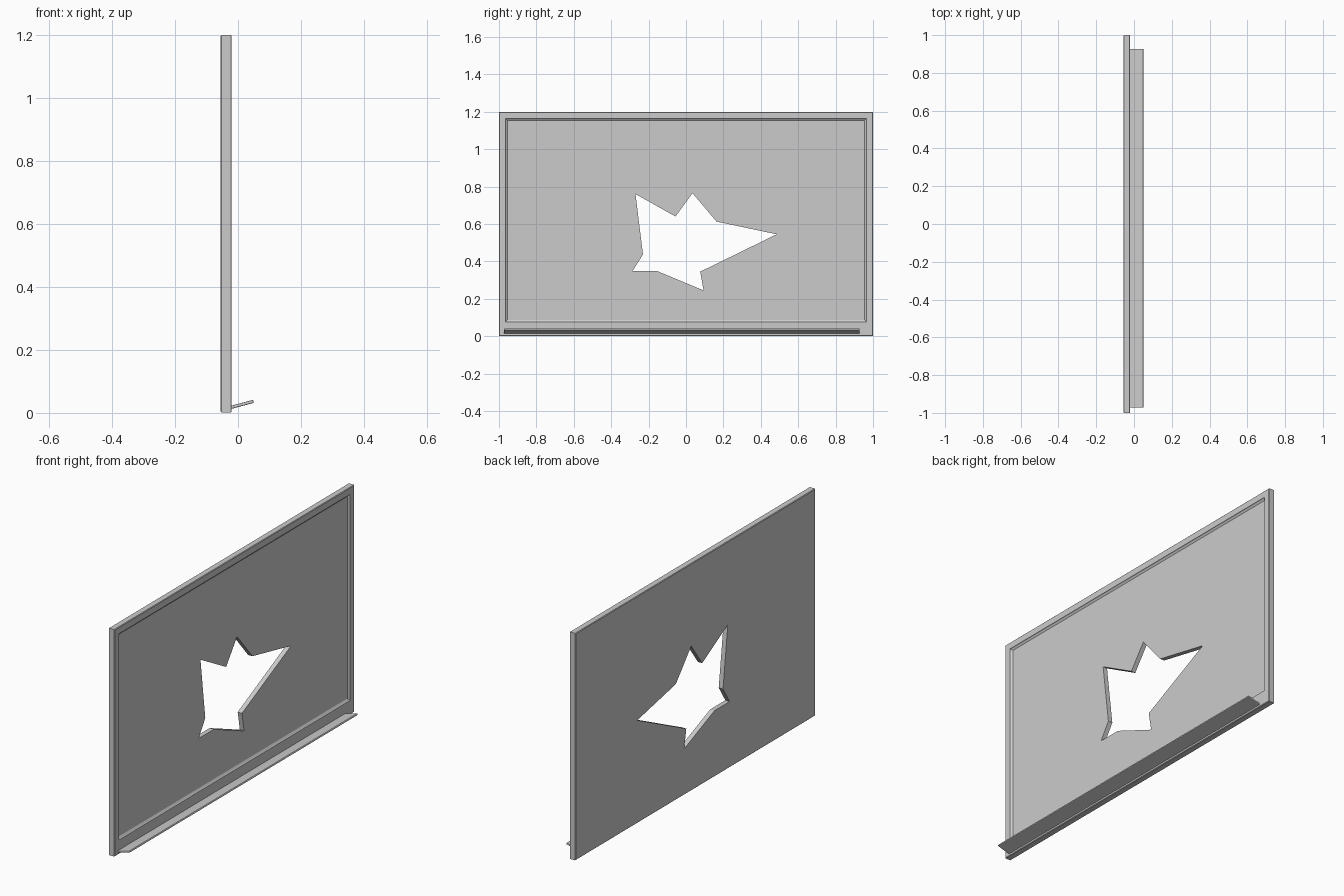
import bpy, bmesh, math

if "Cube" in bpy.data.objects:
    bpy.data.objects.remove(bpy.data.objects["Cube"])

BOTTOM, TOP, HALF = 0.002, 1.2, 1.0


def finish(bm, name):
    bmesh.ops.recalc_face_normals(bm, faces=bm.faces)
    mesh = bpy.data.meshes.new(name)
    bm.to_mesh(mesh)
    bm.free()
    ob = bpy.data.objects.new(name, mesh)
    bpy.context.collection.objects.link(ob)
    return ob


def skin(bm, loops):
    """Bridge a list of closed point loops and cap both ends."""
    rings = [[bm.verts.new(p) for p in loop] for loop in loops]
    for a, b in zip(rings, rings[1:]):
        for i in range(len(a)):
            j = (i + 1) % len(a)
            bm.faces.new((a[i], a[j], b[j], b[i]))
    bm.faces.new(rings[0])
    bm.faces.new(rings[-1])


def rect(x, side, low):
    """Rectangle at depth x, inset from the sides/top and from the bottom."""
    y, z0, z1 = HALF - side, BOTTOM + low, TOP - side
    return [(x, -y, z0), (x, y, z0), (x, y, z1), (x, -y, z1)]


# Board: bevelled slab with a raised frame around a recessed panel
bm = bmesh.new()
skin(bm, [rect(*r) for r in (
    (-0.055, 0.003, 0.003), (-0.052, 0, 0), (-0.023, 0, 0),
    (-0.020, 0.003, 0.003), (-0.020, 0.036, 0.075),
    (-0.024, 0.038, 0.077), (-0.030, 0.046, 0.086))])
board = finish(bm, "board")

# Jagged hole punched through the panel
star = [(-0.27, 0.76), (-0.056, 0.64), (0.035, 0.765), (0.163, 0.613),
        (0.485, 0.545), (0.076, 0.345), (0.094, 0.245), (-0.158, 0.35),
        (-0.285, 0.35), (-0.23, 0.437)]
bm = bmesh.new()
skin(bm, [[(x, y, z) for y, z in star] for x in (-0.2, 0.2)])
cutter = finish(bm, "hole_cutter")
cutter.hide_render = True
mod = board.modifiers.new("hole", 'BOOLEAN')
mod.object = cutter
mod.operation = 'DIFFERENCE'
mod.solver = 'EXACT'
bpy.context.view_layer.objects.active = board
bpy.ops.object.modifier_apply(modifier=mod.name)
bpy.data.objects.remove(cutter)

# Pen tray: thin tilted ledge along the bottom of the frame
bpy.ops.mesh.primitive_cube_add(size=1, location=(0.013, -0.0225, 0.027))
tray = bpy.context.object
tray.name = "pen_tray"
tray.scale = (0.075, 1.9, 0.010)
tray.rotation_euler = (0, -math.radians(15), 0)
bpy.ops.object.transform_apply(location=False, rotation=False, scale=True)
bevel = tray.modifiers.new("bevel", 'BEVEL')
bevel.width = 0.003
bevel.segments = 2
